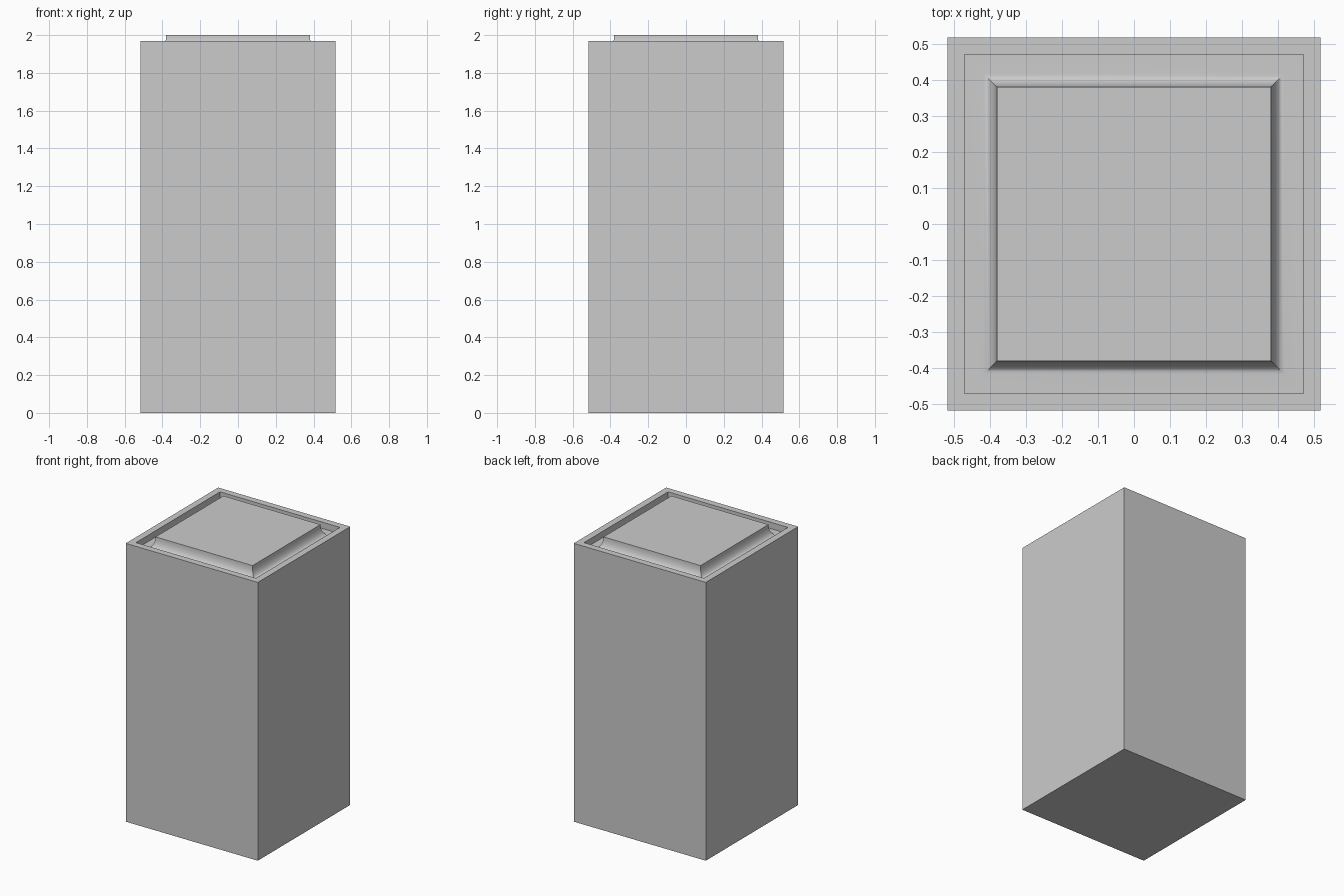
import bpy, bmesh, math

if "Cube" in bpy.data.objects:
    bpy.data.objects.remove(bpy.data.objects["Cube"])

HALF, RIM_Z, INNER = 0.517, 1.97, 0.47
FLOOR_Z, TOP_Z, PANEL = 1.925, 2.0, 0.38
COVE_W = 0.037


def square_lathe(name, profile):
    """Stack square loops given as (half width, z), capped at both ends."""
    bm = bmesh.new()
    rings = [[bm.verts.new((sx * r, sy * r, z))
              for sx, sy in ((-1, -1), (1, -1), (1, 1), (-1, 1))]
             for r, z in profile]
    for a, b in zip(rings, rings[1:]):
        for i in range(4):
            j = (i + 1) % 4
            bm.faces.new((a[i], a[j], b[j], b[i]))
    bm.faces.new(rings[0][::-1])
    bm.faces.new(rings[-1])
    mesh = bpy.data.meshes.new(name)
    bm.to_mesh(mesh)
    bm.free()
    obj = bpy.data.objects.new(name, mesh)
    bpy.context.collection.objects.link(obj)
    bpy.context.view_layer.objects.active = obj
    obj.select_set(True)
    bpy.ops.object.shade_smooth_by_angle(angle=math.radians(35))
    obj.select_set(False)
    return obj


# Concave flank running from the groove floor up to the raised panel
STEPS = 8
cove = []
for i in range(STEPS + 1):
    t = i / STEPS * math.pi / 2
    cove.append((PANEL + COVE_W * (1 - math.sin(t)),
                 FLOOR_Z + (TOP_Z - FLOOR_Z) * (1 - math.cos(t))))

# Square pillar with a thin rim, a sunken groove and a raised coved panel
square_lathe("pillar", [(HALF, 0), (HALF, RIM_Z), (INNER, RIM_Z),
                        (INNER, FLOOR_Z)] + cove)
